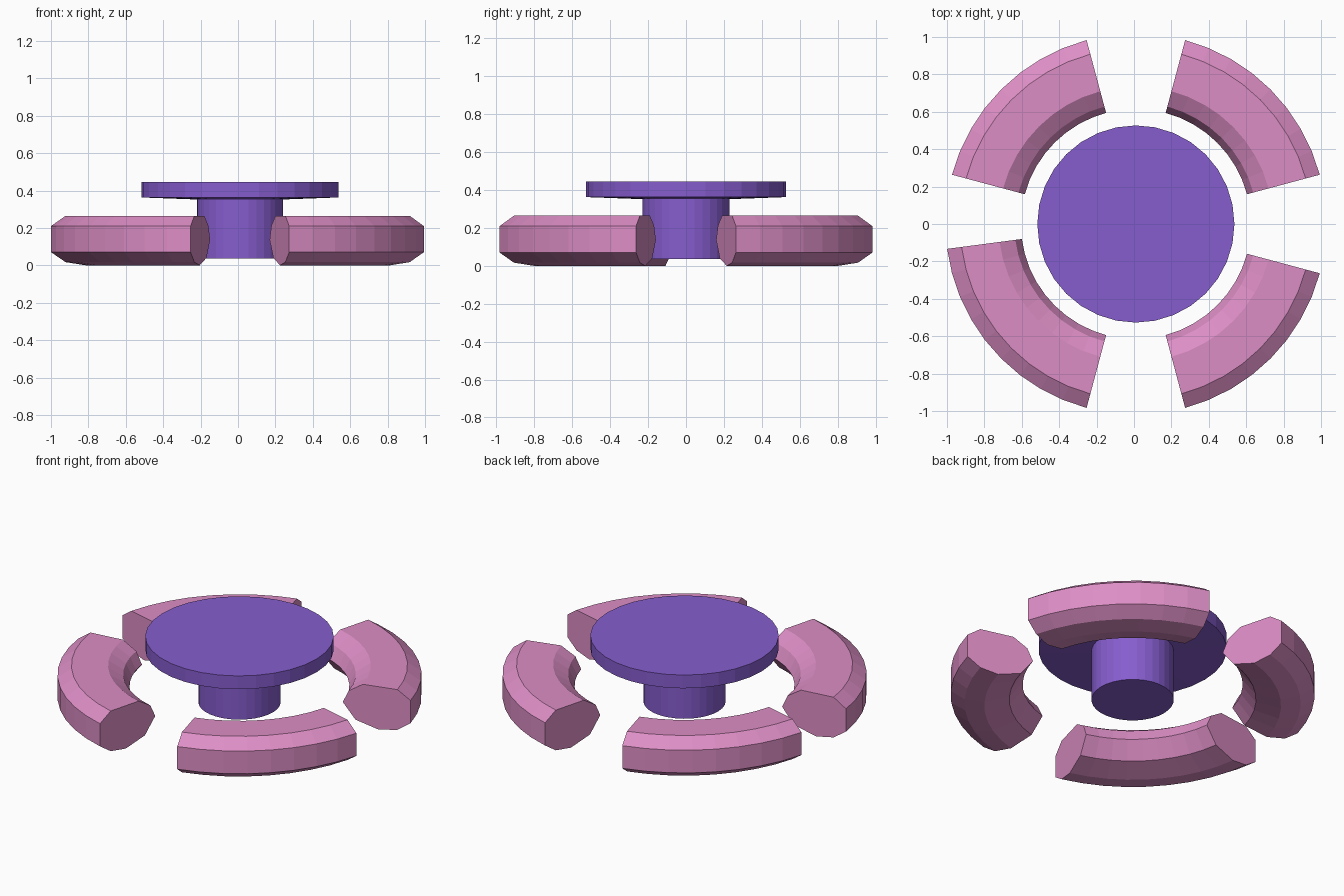
import bpy
import bmesh
from math import cos, sin, radians, pi

if "Cube" in bpy.data.objects:
    bpy.data.objects.remove(bpy.data.objects["Cube"])

CX, CY = 0.01, 0.0


def material(name, rgb):
    mat = bpy.data.materials.new(name)
    mat.diffuse_color = (*rgb, 1)
    mat.use_nodes = True
    mat.node_tree.nodes["Principled BSDF"].inputs["Base Color"].default_value = mat.diffuse_color
    return mat


pink = material("pink", (0.72, 0.27, 0.56))
purple = material("purple", (0.24, 0.11, 0.62))


def sweep(name, profile, start, end, steps, mat):
    """Sweep a closed (radius, z) profile around the centre and cap the ends."""
    bm = bmesh.new()
    rings = []
    for i in range(steps + 1):
        a = radians(start + (end - start) * i / steps)
        rings.append([bm.verts.new((CX + r * cos(a), CY + r * sin(a), z))
                      for r, z in profile])
    n = len(profile)
    for a, b in zip(rings, rings[1:]):
        for j in range(n):
            k = (j + 1) % n
            bm.faces.new((a[j], b[j], b[k], a[k]))
    bm.faces.new(rings[0])
    bm.faces.new(rings[-1][::-1])
    finish(name, bm, mat)


def lathe(name, profile, sides, mat):
    """Turn an open (radius, z) profile and close it top and bottom."""
    bm = bmesh.new()
    rings = [[bm.verts.new((CX + r * cos(2 * pi * i / sides),
                            CY + r * sin(2 * pi * i / sides), z))
              for i in range(sides)] for r, z in profile]
    for a, b in zip(rings, rings[1:]):
        for i in range(sides):
            k = (i + 1) % sides
            bm.faces.new((a[i], a[k], b[k], b[i]))
    bm.faces.new(rings[0][::-1])
    bm.faces.new(rings[-1])
    finish(name, bm, mat)


def finish(name, bm, mat):
    bmesh.ops.recalc_face_normals(bm, faces=bm.faces)
    mesh = bpy.data.meshes.new(name)
    bm.to_mesh(mesh)
    bm.free()
    mesh.materials.append(mat)
    bpy.context.collection.objects.link(bpy.data.objects.new(name, mesh))


# Curved benches with a rounded log-like section; one is slightly longer
section = [(1.018, 0.07), (1.018, 0.21), (0.94, 0.265), (0.735, 0.265),
           (0.65, 0.212), (0.615, 0.137), (0.69, 0.04), (0.83, 0.0),
           (0.94, 0.017)]
benches = {"back_right_bench": (15, 75), "back_left_bench": (105, 165),
           "front_left_bench": (187.5, 255), "front_right_bench": (285, 345)}
for name, (start, end) in benches.items():
    sweep(name, section, start, end, round((end - start) / 7.5), pink)

# Round table: thick top with a slightly dished underside, and a pedestal
lathe("table_top", [(0.23, 0.352), (0.527, 0.363), (0.527, 0.445)], 32, purple)
lathe("table_pedestal", [(0.23, 0.037), (0.23, 0.356)], 32, purple)
